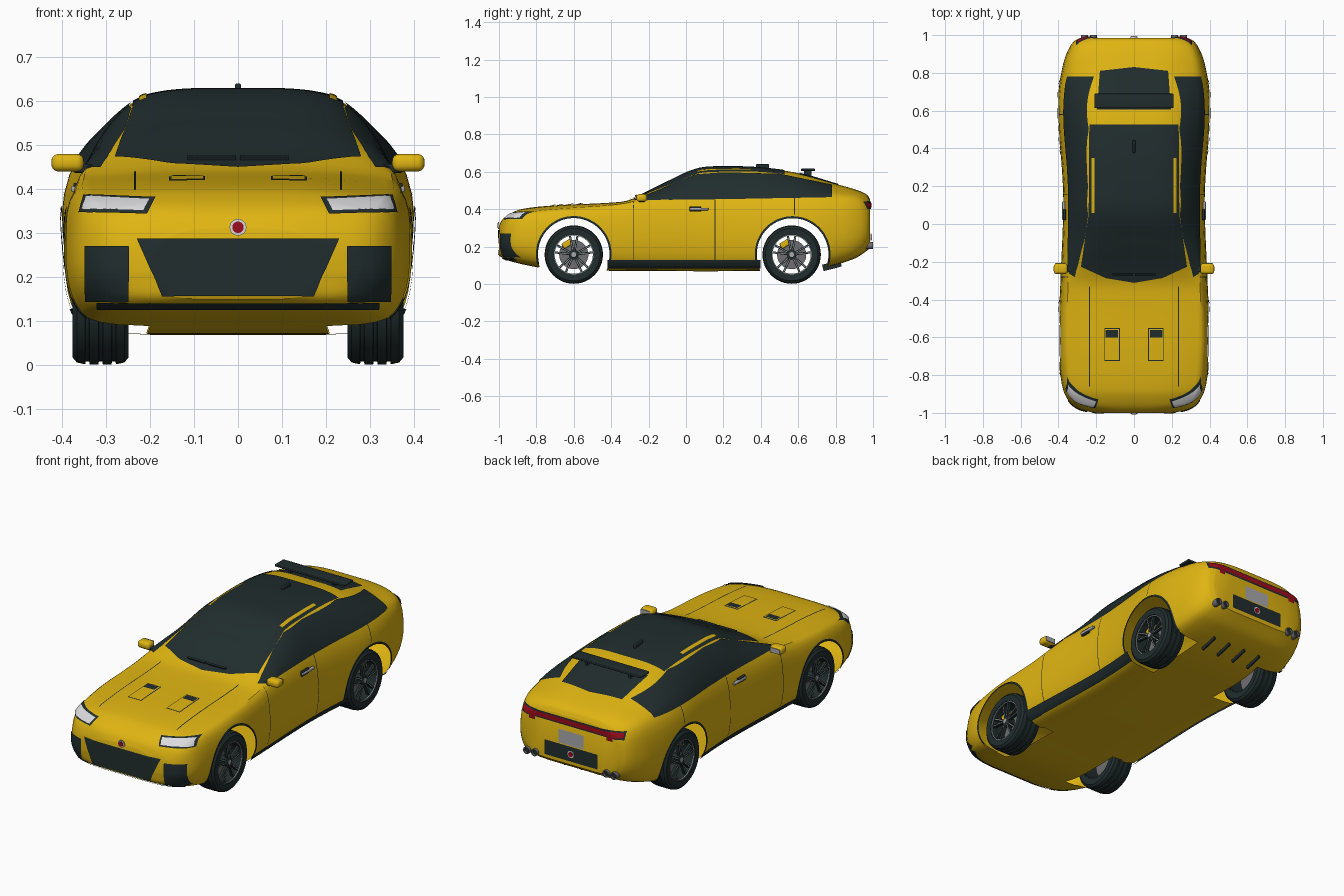
import bpy, bmesh, math
from mathutils import Vector, Matrix
from mathutils.bvhtree import BVHTree

if "Cube" in bpy.data.objects:
    bpy.data.objects.remove(bpy.data.objects["Cube"])


def material(name, r, g, b):
    m = bpy.data.materials.new(name)
    m.use_nodes = True
    m.diffuse_color = (r, g, b, 1)
    m.node_tree.nodes["Principled BSDF"].inputs["Base Color"].default_value = (r, g, b, 1)
    return m


YELLOW = material("yellow paint", 0.74, 0.46, 0.006)
BLACK = material("black glass and trim", 0.015, 0.026, 0.027)
WHITE = material("white lens", 0.7, 0.7, 0.72)
RED = material("red lens", 0.33, 0.004, 0.012)
SILVER = material("silver metal", 0.4, 0.4, 0.42)
GREY = material("brake grey", 0.16, 0.16, 0.17)


def finish(name, bm, mat, angle=35):
    mesh = bpy.data.meshes.new(name)
    bm.to_mesh(mesh)
    bm.free()
    mesh.materials.append(mat)
    mesh.shade_smooth()
    mesh.set_sharp_from_angle(angle=math.radians(angle))
    ob = bpy.data.objects.new(name, mesh)
    bpy.context.collection.objects.link(ob)
    return ob


def box(name, centre, size, mat, bevel=0, turn=None):
    bm = bmesh.new()
    bmesh.ops.create_cube(bm, size=1)
    bmesh.ops.scale(bm, vec=size, verts=bm.verts)
    if bevel:
        bmesh.ops.bevel(bm, geom=bm.edges[:], offset=bevel, segments=4, profile=0.5, affect='EDGES')
    if turn:
        bmesh.ops.transform(bm, matrix=turn, verts=bm.verts)
    bmesh.ops.translate(bm, vec=centre, verts=bm.verts)
    return finish(name, bm, mat)


def lathe(name, profile, centre, mat, axis='X', flip=1, seg=48):
    # closed profile of (along axis, radius) swept round the axis
    bm = bmesh.new()
    rings = []
    for k in range(seg):
        a = math.tau * k / seg
        c, s = math.cos(a), math.sin(a)
        rings.append([bm.verts.new((p * flip, r * c, r * s) if axis == 'X' else (r * c, p * flip, r * s))
                      for p, r in profile])
    for k in range(seg):
        a, b = rings[k], rings[(k + 1) % seg]
        for j in range(len(profile)):
            i = (j + 1) % len(profile)
            bm.faces.new((a[j], a[i], b[i], b[j]))
    bmesh.ops.remove_doubles(bm, verts=bm.verts, dist=1e-5)
    bmesh.ops.recalc_face_normals(bm, faces=bm.faces)
    bmesh.ops.translate(bm, vec=centre, verts=bm.verts)
    return finish(name, bm, mat)


def curve(*pts):
    # smooth interpolation through points
    def slope(i):
        a, b = pts[max(i - 1, 0)], pts[min(i + 1, len(pts) - 1)]
        return (b[1] - a[1]) / (b[0] - a[0])

    def f(y):
        i = max(k for k in range(len(pts) - 1) if k == 0 or pts[k][0] <= y)
        (ya, a), (yb, b) = pts[i], pts[i + 1]
        h = yb - ya
        t = min(max((y - ya) / h, 0), 1)
        u = 1 - t
        return (a * (1 + 2 * t) + h * slope(i) * t) * u * u + (b * (1 + 2 * u) - h * slope(i + 1) * u) * t * t
    return f


# Body outline curves along the length
width = curve((-1, .2), (-.985, .28), (-.95, .335), (-.88, .375), (-.75, .395), (-.6, .402), (-.3, .39), (.1, .375),
              (.3, .383), (.55, .405), (.7, .401), (.85, .375), (.93, .345), (.97, .315), (.985, .285))
top = curve((-1, .31), (-.985, .34), (-.95, .37), (-.88, .4), (-.7, .42), (-.4, .435), (-.3, .45), (-.1, .545),
            (.06, .615), (.2, .626), (.4, .62), (.6, .592), (.8, .535), (.92, .5), (.97, .475), (.985, .45))
roof_half = curve((-1, .14), (-.95, .26), (-.8, .3), (-.35, .31), (-.22, .3), (0, .255), (.5, .26), (.8, .275),
                  (.92, .265), (.985, .22))
roof_drop = curve((-1, .01), (-.9, .015), (-.3, .01), (0, .025), (.5, .025), (.8, .03), (.985, .012))
shoulder = curve((-1, .27), (-.95, .33), (-.88, .37), (-.7, .395), (-.4, .42), (-.25, .44), (.2, .45), (.6, .462),
                 (.8, .46), (.92, .445), (.985, .41))
floor = curve((-1, .15), (-.95, .125), (-.85, .1), (-.7, .075), (-.5, .07), (.5, .07), (.72, .085), (.9, .135),
              (.985, .19))


def section(y):
    w, zt, wr, zs, zb = width(y), top(y), roof_half(y), shoulder(y), floor(y)
    pts = [(0, zb), (.82 * w, zb), (.965 * w, zb + .05), (1.01 * w, (zb + zs) / 2), (.955 * w, zs),
           (wr, zt - roof_drop(y)), (.6 * wr, zt), (0, zt)]
    for _ in range(2):
        new = [pts[0]]
        for (a, b), (c, d) in zip(pts, pts[1:]):
            new += [(a * .75 + c * .25, b * .75 + d * .25), (a * .25 + c * .75, b * .25 + d * .75)]
        pts = new + [pts[-1]]
    return pts + [(-x, z) for x, z in pts[-2:0:-1]]


# Body shell
bm = bmesh.new()
N = 90
rings = []
for k in range(N + 1):
    y = -.0075 - .9925 * math.cos(math.pi * k / N)
    rings.append([bm.verts.new((x, y, z)) for x, z in section(y)])
for a, b in zip(rings, rings[1:]):
    for j in range(len(a)):
        i = (j + 1) % len(a)
        bm.faces.new((a[j], a[i], b[i], b[j]))
bm.faces.new(rings[0])
bm.faces.new(rings[-1])
bmesh.ops.recalc_face_normals(bm, faces=bm.faces)
tree = BVHTree.FromBMesh(bm)
body = finish("body_shell", bm, YELLOW)

# Wheel arch openings, left open into the hollow shell
AXLES, AXLE_Z, ARCH = (-.6, .57), .16, .195
bm = bmesh.new()
for s in (1, -1):
    for y in AXLES:
        place = Matrix.Translation((s * .37, y, AXLE_Z)) @ Matrix.Rotation(math.pi / 2, 4, 'Y')
        bmesh.ops.create_cone(bm, cap_ends=True, segments=64, radius1=ARCH, radius2=ARCH, depth=.26, matrix=place)
cutter = finish("arch_cutter", bm, YELLOW)
cutter.hide_render = True
cutter.hide_set(True)
mod = body.modifiers.new("arches", 'BOOLEAN')
mod.operation, mod.solver, mod.object = 'DIFFERENCE', 'EXACT', cutter
shell = bpy.data.meshes.new_from_object(body.evaluated_get(bpy.context.evaluated_depsgraph_get()))
body.modifiers.clear()
bpy.data.objects.remove(cutter)
bm = bmesh.new()
bm.from_mesh(shell)
inner = []
for f in bm.faces:
    c = f.calc_center_median()
    if abs(c.x) > .2 and any(math.hypot(c.y - y, c.z - AXLE_Z) < ARCH + 1e-4 for y in AXLES):
        inner.append(f)
bmesh.ops.delete(bm, geom=inner, context='FACES')
bm.to_mesh(shell)
bm.free()
body.data = shell

AIM = {'front': (lambda u, v: Vector((u, -2, v)), Vector((0, 1, 0))),
       'back': (lambda u, v: Vector((u, 2, v)), Vector((0, -1, 0))),
       'side': (lambda u, v: Vector((2, u, v)), Vector((-1, 0, 0))),
       'top': (lambda u, v: Vector((u, v, 2)), Vector((0, 0, -1)))}


def resample(rail, n):
    lengths = [math.dist(a, b) for a, b in zip(rail, rail[1:])]
    out = []
    for k in range(n + 1):
        d, i = sum(lengths) * k / n, 0
        while i < len(lengths) - 1 and d > lengths[i]:
            d -= lengths[i]
            i += 1
        out.append(Vector(rail[i]).lerp(Vector(rail[i + 1]), min(d / lengths[i], 1)))
    return out


def plate(name, view, rails, mat, lift=.004, both=False, n=32, m=12):
    # thin panel between rails, laid onto the body along one axis
    start, ray = AIM[view]
    rails = [resample(r, n) for r in rails]
    rows = [[p.lerp(q, k / m) for p, q in zip(a, b)] for a, b in zip(rails, rails[1:]) for k in range(m)] + [rails[-1]]
    bm = bmesh.new()
    for s in ((1, -1) if both else (1,)):
        grid = []
        for row in rows:
            hits = [tree.ray_cast(start(*p), ray) for p in row]
            pts = [h[0] + h[1] * lift if h[0] else None for h in hits]
            grid.append([bm.verts.new((p.x * s, p.y, p.z)) if p else None for p in pts])
        look = Vector((ray.x * s, ray.y, ray.z))
        for a, b in zip(grid, grid[1:]):
            for j in range(n):
                quad = (a[j], a[j + 1], b[j + 1], b[j])
                if all(quad):
                    f = bm.faces.new(quad)
                    f.normal_update()
                    if f.normal.dot(look) > 0:
                        f.normal_flip()
    return finish(name, bm, mat)


def rect(name, view, u0, u1, v0, v1, mat, **kw):
    return plate(name, view, [[(u0, v0), (u1, v0)], [(u0, v1), (u1, v1)]], mat, **kw)


# Glass
plate("windscreen_and_roof_glass", 'top', [[(-.28, -.225), (-.15, -.285), (0, -.31), (.15, -.285), (.28, -.225)],
      [(-.238, .05), (.238, .05)], [(-.235, .525), (.235, .525)]], BLACK, m=24)
plate("rear_window", 'top', [[(-.195, .605), (.195, .605)], [(-.18, .81), (0, .83), (.18, .81)]], BLACK)
plate("side_windows", 'side', [[(-.28, .446), (.2, .452), (.78, .462)],
      [(-.25, .457), (-.1, .52), (.05, .583), (.2, .594), (.5, .586), (.78, .528)]], BLACK, both=True, n=60)
rect("roof_strips", 'top', .207, .222, .06, .35, YELLOW, lift=.007, both=True, m=4)

# Panel lines
rect("bonnet_lines", 'top', .232, .237, -.86, -.33, BLACK, lift=.002, both=True, n=2, m=30)
for y, z0, z1 in ((-.28, .13, .44), (.155, .13, .45), (.58, .37, .46)):
    rect("door_line", 'side', y - .002, y + .002, z0, z1, BLACK, lift=.002, both=True, n=2)
rect("sill_trim", 'side', -.42, .4, .088, .13, BLACK, lift=.007, both=True)
rect("bonnet_vent_frames", 'top', .075, .157, -.725, -.55, BLACK, lift=.002, both=True)
rect("bonnet_vent_panels", 'top', .079, .153, -.721, -.556, YELLOW, lift=.004, both=True)
rect("bonnet_vent_slots", 'top', .085, .15, -.6, -.56, BLACK, lift=.005, both=True)

# Wheel arch lips
for y in AXLES:
    arcs = [[(y + r * math.cos(a), AXLE_Z + r * math.sin(a)) for a in
             [math.radians(-15 + 6 * k) for k in range(36)]] for r in (ARCH - .004, ARCH + .007)]
    plate("arch_lip", 'side', arcs, BLACK, both=True, n=48, m=3)

# Nose
plate("grille", 'front', [[(-.172, .157), (.172, .157)], [(-.23, .287), (.23, .287)]], BLACK)
rect("side_intakes", 'front', .248, .346, .145, .27, BLACK, both=True)
rect("front_lip", 'front', -.32, .32, .128, .143, BLACK)
plate("headlight_frames", 'front', [[(.207, .342), (.36, .346)], [(.188, .379), (.35, .385)]], BLACK, both=True)
plate("headlight_lenses", 'front', [[(.214, .348), (.352, .351)], [(.2, .373), (.343, .38)]], WHITE, lift=.007, both=True)

# Tail
rect("tail_light_frame", 'back', -.305, .305, .4, .44, BLACK)
rect("tail_light_bar", 'back', -.298, .298, .408, .433, RED, lift=.007)
rect("tail_light_drops", 'back', .215, .25, .385, .408, RED, lift=.006, both=True)
rect("rear_bumper_panel", 'back', -.16, .16, .21, .29, BLACK)
rect("licence_plate", 'back', -.075, .075, .295, .37, SILVER)
for y, z, f in ((-1.0, .313, -1), (.986, .25, 1)):
    lathe("badge_rim", [(0, 0), (0, .019), (.006, .019), (.006, 0)], (0, y, z), WHITE, 'Y', f)
    lathe("badge_centre", [(0, 0), (0, .013), (.009, .013), (.009, 0)], (0, y, z), RED, 'Y', f)

# Roof fittings and wipers
box("spoiler", (0, .652, .61), (.42, .076, .012), BLACK, .004)
box("antenna_fin", (0, .41, .628), (.014, .07, .026), BLACK, .006)
turn = Matrix.Rotation(math.radians(25), 4, 'X')

for s in (1, -1):
    box("spoiler_support", (s * .13, .65, .59), (.012, .04, .04), BLACK)
    box("wiper", (s * .06, -.268, .472), (.11, .01, .008), BLACK, 0, turn)
    # Mirrors and handles
    box("mirror_case", (s * .388, -.237, .46), (.074, .056, .04), YELLOW, .016)
    box("mirror_glass", (s * .39, -.208, .46), (.055, .004, .026), SILVER)
    box("mirror_mount", (s * .35, -.237, .447), (.05, .03, .02), BLACK, .005)
    box("door_handle", (s * .372, .07, .4), (.016, .1, .014), SILVER, .004)
    box("handle_recess", (s * .368, .05, .4), (.014, .06, .028), BLACK, .004)
    # Exhausts and diffuser fins
    for x in (.215, .262):
        lathe("exhaust", [(-.06, .012), (-.06, .019), (0, .019), (0, .014)], (s * x, 1, .205), GREY, 'Y', seg=24)
        lathe("exhaust_core", [(-.05, 0), (-.05, .014), (-.01, .014), (-.01, 0)], (s * x, 1, .205), BLACK, 'Y', seg=24)
    for x in (.05, .15):
        box("diffuser_fin", (s * x, .78, .098), (.008, .1, .035), BLACK, 0, Matrix.Rotation(.25, 4, 'X'))

    # Wheels
    tyre = [(-.062, .108), (-.064, .14), (-.054, .152)]
    for g in (-.03, 0, .03):
        tyre += [(g - .005, .156), (g - .004, .15), (g + .004, .15), (g + .005, .156)]
    tyre += [(.054, .152), (.064, .14), (.062, .108)]
    for y in (-.6, .565):
        c = Vector((s * .313, y, .157))
        lathe("tyre", tyre, c, BLACK, flip=s)
        lathe("rim", [(-.058, .102), (.056, .102), (.06, .112), (-.058, .112)], c, BLACK, flip=s)
        lathe("rim_edge", [(.056, .102), (.06, .102), (.06, .106), (.056, .106)], c, SILVER, flip=s)
        lathe("brake_disc", [(.0, 0), (.0, .078), (.012, .078), (.012, 0)], c, GREY, flip=s)
        lathe("hub", [(.01, 0), (.01, .026), (.05, .026), (.055, .018), (.055, 0)], c, BLACK, flip=s)
        lathe("hub_cap", [(.05, 0), (.05, .013), (.058, .013), (.058, 0)], c, SILVER, flip=s)
        box("brake_caliper", c + Vector((s * .016, -.035, .058)), (.03, .055, .032), YELLOW, .006,
            Matrix.Rotation(.55, 4, 'X'))
        for k in range(5):
            spin = Matrix.Rotation(math.tau * k / 5, 4, 'X')
            for lean in (-1, 1):
                arm = spin @ Matrix.Rotation(lean * .2, 4, 'X') @ Matrix.Translation((0, 0, .062))
                box("spoke", c + Vector((s * .045, 0, 0)), (.016, .011, .086), BLACK, 0, arm)
                box("spoke_accent", c + Vector((s * .053, 0, 0)), (.003, .003, .07), SILVER, 0, arm)
